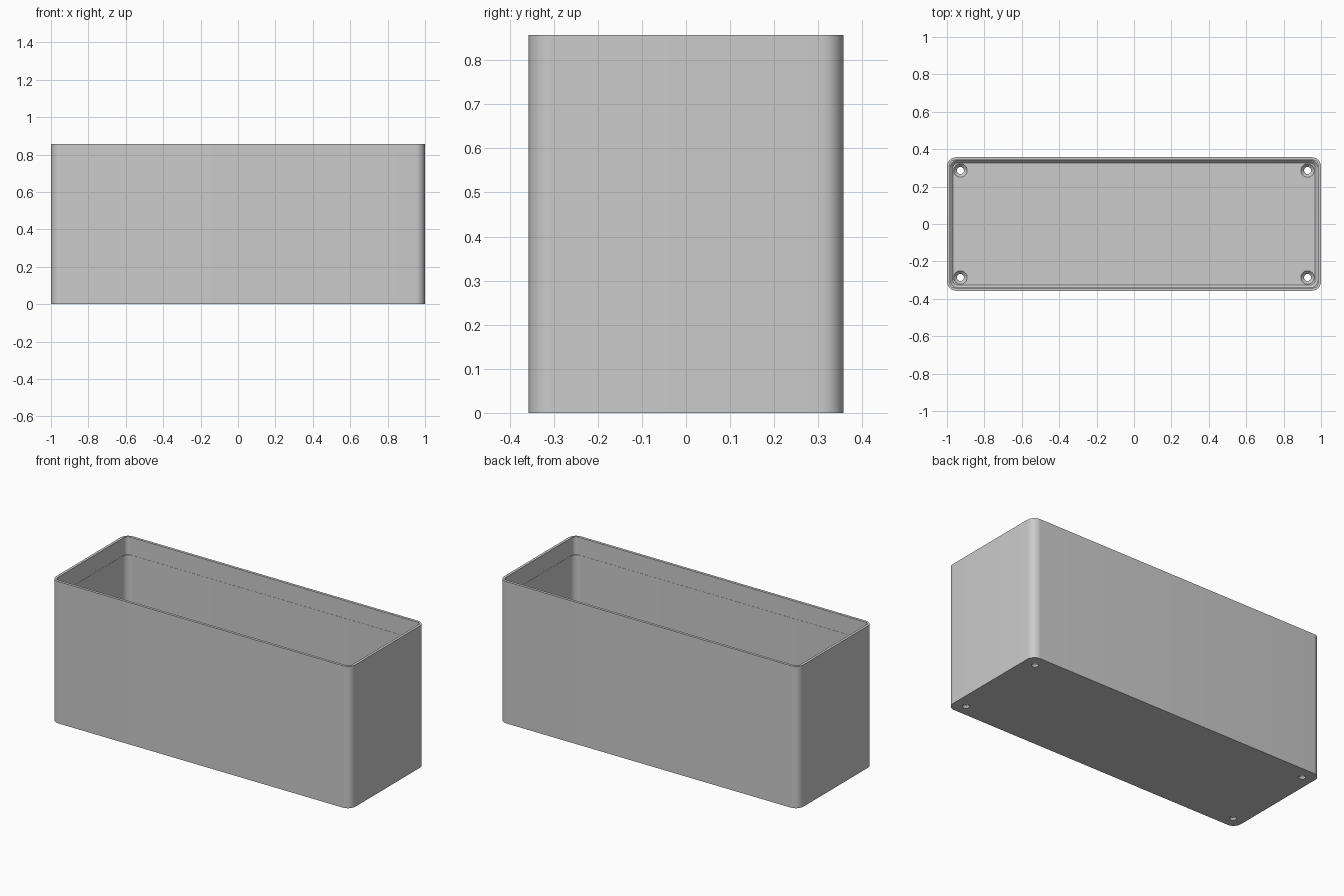
import bpy, bmesh
from math import sin, cos, pi, radians

default = bpy.data.objects.get("Cube")
if default:
    bpy.data.objects.remove(default, do_unlink=True)

HX, HY, H = 1.0, 0.357, 0.857
FLOOR, WALL, SEGMENTS = 0.03, 0.016, 10

grey = bpy.data.materials.new("grey_plastic")
grey.use_nodes = True
grey.diffuse_color = (0.6, 0.6, 0.6, 1)
grey.node_tree.nodes["Principled BSDF"].inputs["Base Color"].default_value = (0.6, 0.6, 0.6, 1)


def rounded_loop(bm, inset, radius, z):
    """Rounded rectangle of vertices, inset from the outer wall."""
    verts = []
    for i, (sx, sy) in enumerate([(1, 1), (-1, 1), (-1, -1), (1, -1)]):
        cx, cy = sx * (HX - inset - radius), sy * (HY - inset - radius)
        for k in range(SEGMENTS + 1):
            a = (i + k / SEGMENTS) * pi / 2
            verts.append(bm.verts.new((cx + radius * cos(a), cy + radius * sin(a), z)))
    return verts


def make_object(name, bm):
    bmesh.ops.recalc_face_normals(bm, faces=bm.faces)
    mesh = bpy.data.meshes.new(name)
    bm.to_mesh(mesh)
    bm.free()
    mesh.materials.append(grey)
    obj = bpy.data.objects.new(name, mesh)
    bpy.context.collection.objects.link(obj)
    return obj


# Open box: outer wall, rim, inner wall with corner ledges, chamfered floor
bm = bmesh.new()
sections = [
    (0, 0.05, 0),
    (0, 0.05, H),
    (WALL, 0.025, H),
    (WALL, 0.025, 0.75),
    (WALL + 0.001, 0.042, 0.75),
    (WALL + 0.001, 0.042, FLOOR + 0.015),
    (WALL + 0.015, 0.028, FLOOR),
]
loops = [rounded_loop(bm, *s) for s in sections]
for low, high in zip(loops, loops[1:]):
    for i in range(len(low)):
        j = (i + 1) % len(low)
        bm.faces.new((low[i], low[j], high[j], high[i]))
bm.faces.new(loops[0])
bm.faces.new(loops[-1])
box = make_object("box_shell", bm)

# Countersunk screw holes in the floor corners
bm = bmesh.new()
profile = [(0.019, -0.05), (0.019, 0.012), (0.036, FLOOR), (0.036, FLOOR + 0.01)]
for sx in (-1, 1):
    for sy in (-1, 1):
        rings = [[bm.verts.new((sx * 0.928 + r * cos(2 * pi * k / 32),
                                sy * 0.286 + r * sin(2 * pi * k / 32), z))
                  for k in range(32)] for r, z in profile]
        for low, high in zip(rings, rings[1:]):
            for k in range(32):
                n = (k + 1) % 32
                bm.faces.new((low[k], low[n], high[n], high[k]))
        bm.faces.new(rings[0])
        bm.faces.new(rings[-1])
cutter = make_object("screw_hole_cutter", bm)
cutter.hide_render = True

cut = box.modifiers.new("screw_holes", "BOOLEAN")
cut.operation = "DIFFERENCE"
cut.solver = "EXACT"
cut.object = cutter

# Bake the holes and drop the cutter
bpy.ops.object.select_all(action="DESELECT")
bpy.context.view_layer.objects.active = box
box.select_set(True)
bpy.ops.object.modifier_apply(modifier=cut.name)
bpy.data.objects.remove(cutter, do_unlink=True)
bpy.ops.object.shade_smooth_by_angle(angle=radians(30))
